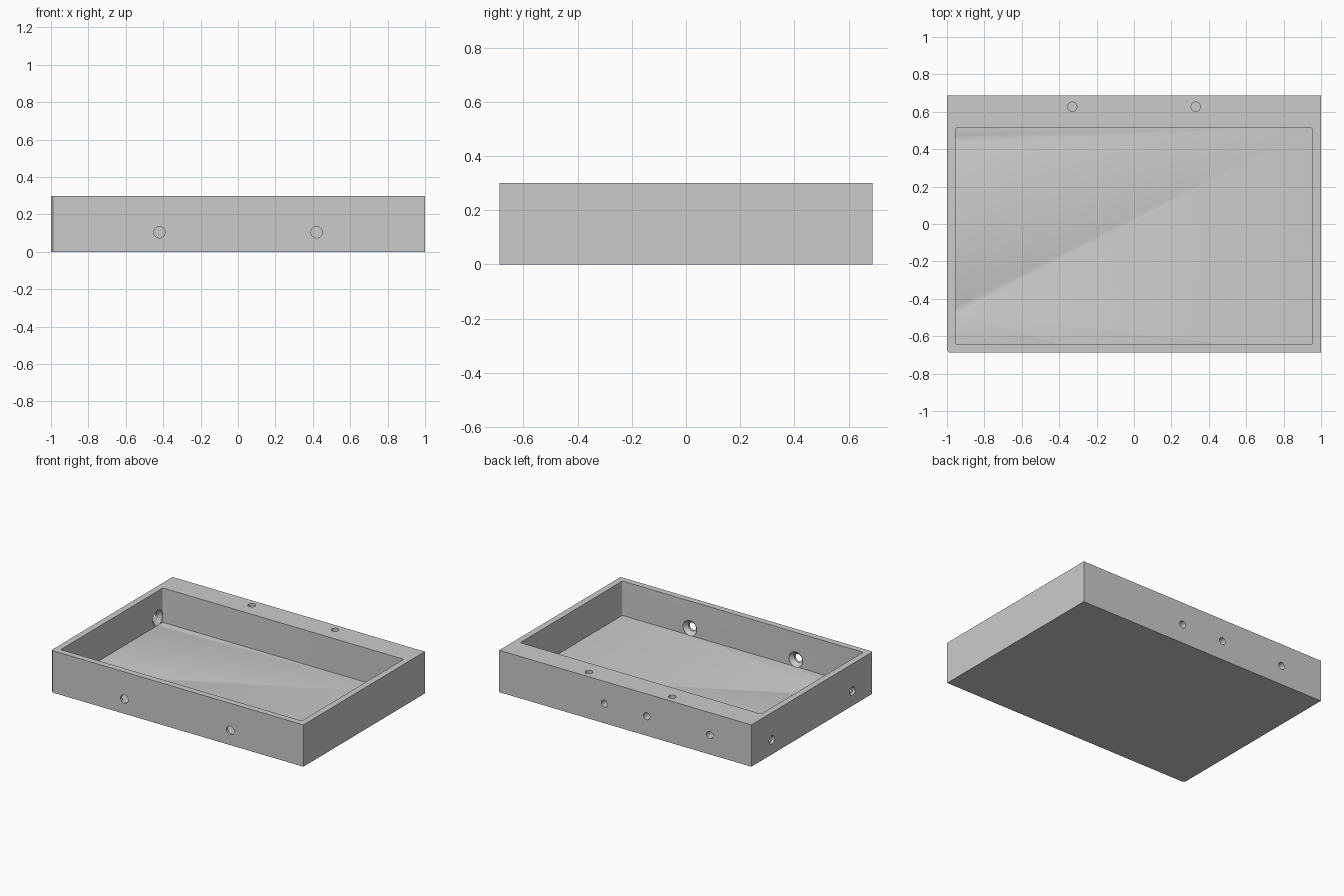
import bpy, bmesh
from math import cos, sin, tau, radians
from mathutils import Vector

if "Cube" in bpy.data.objects:
    bpy.data.objects.remove(bpy.data.objects["Cube"])

HX, HY, H = 1.0, 0.6875, 0.3      # outer half sizes and height
FLOOR = 0.054                     # floor thickness

grey = bpy.data.materials.new("light grey")
grey.use_nodes = True
colour = (0.6, 0.6, 0.6, 1)
grey.diffuse_color = colour
grey.node_tree.nodes["Principled BSDF"].inputs["Base Color"].default_value = colour


def make_object(name, bm):
    bmesh.ops.recalc_face_normals(bm, faces=bm.faces)
    mesh = bpy.data.meshes.new(name)
    bm.to_mesh(mesh)
    bm.free()
    mesh.materials.append(grey)
    obj = bpy.data.objects.new(name, mesh)
    bpy.context.collection.objects.link(obj)
    return obj


def block(name, low, high, bevel, segments, pick):
    """Box between two corners, with picked upright edges bevelled."""
    low, high = Vector(low), Vector(high)
    bm = bmesh.new()
    bmesh.ops.create_cube(bm, size=1)
    for v in bm.verts:
        v.co = (low + high) / 2 + v.co * (high - low)
    upright = [e for e in bm.edges
               if abs(e.verts[0].co.z - e.verts[1].co.z) > 0.1 and pick(e.verts[0].co)]
    bmesh.ops.bevel(bm, geom=upright, offset=bevel, segments=segments,
                    profile=0.5, affect='EDGES')
    return make_object(name, bm)


def bore(start, direction, stations, sides=32):
    """Turned cutter: (depth, radius) stations along a direction."""
    turn = Vector((0, 0, 1)).rotation_difference(Vector(direction))
    bm = bmesh.new()
    rings = []
    for depth, r in stations:
        rings.append([bm.verts.new(Vector(start) + turn @ Vector(
            (r * cos(tau * i / sides), r * sin(tau * i / sides), depth)))
            for i in range(sides)])
    for a, b in zip(rings, rings[1:]):
        for i in range(sides):
            j = (i + 1) % sides
            bm.faces.new((a[i], a[j], b[j], b[i]))
    bm.faces.new(rings[0])
    bm.faces.new(rings[-1])
    return make_object("hole_cutter", bm)


def cut(body, cutter):
    mod = body.modifiers.new("cut", 'BOOLEAN')
    mod.operation, mod.solver, mod.object = 'DIFFERENCE', 'EXACT', cutter
    bpy.context.view_layer.objects.active = body
    bpy.ops.object.modifier_apply(modifier=mod.name)
    bpy.data.objects.remove(cutter)


# Tray body with one blunted corner, then its open cavity
tray = block("tray", (-HX, -HY, 0), (HX, HY, H), 0.012, 1,
             lambda p: p.x < 0 and p.y < 0)
cut(tray, block("cavity_cutter", (-0.955, -0.643, FLOOR), (0.955, 0.513, H + 0.1),
                0.01, 4, lambda p: True))

# Countersunk screw holes through the front and one side wall
countersunk = [(-0.02, 0.03), (0.018, 0.03), (0.043, 0.055), (0.055, 0.055)]
for s in (-1, 1):
    cut(tray, bore((0.42 * s, -HY, 0.105), (0, 1, 0), countersunk))
    cut(tray, bore((-HX, 0.457 * s, 0.105), (1, 0, 0), countersunk))

# Blind holes in the top and back of the thick wall
for x in (-0.33, 0.33):
    cut(tray, bore((x, 0.627, H), (0, 0, -1), [(-0.02, 0.025), (0.12, 0.025)]))
for x in (0.165, -0.17, -0.67):
    cut(tray, bore((x, HY, 0.14), (0, -1, 0), [(-0.02, 0.025), (0.1, 0.025)]))

# Smooth bores, crisp edges
bpy.ops.object.select_all(action='DESELECT')
tray.select_set(True)
bpy.context.view_layer.objects.active = tray
bpy.ops.object.shade_smooth_by_angle(angle=radians(30))
